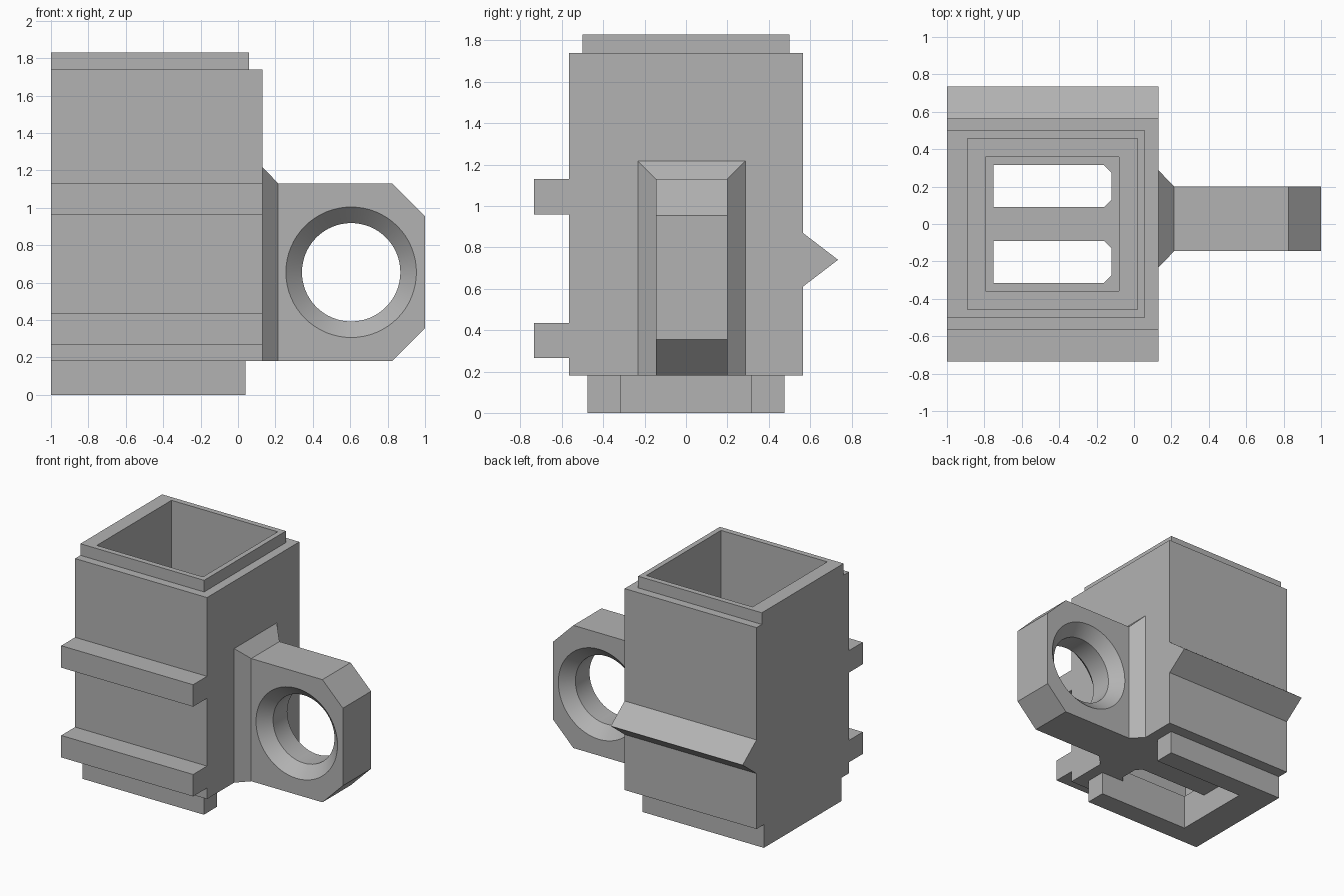
import bpy, bmesh, math
from mathutils import Vector

cube = bpy.data.objects.get("Cube")
if cube:
    bpy.data.objects.remove(cube, do_unlink=True)

grey = bpy.data.materials.new("plain grey")
grey.use_nodes = True
grey.diffuse_color = (0.45, 0.45, 0.45, 1)
grey.node_tree.nodes["Principled BSDF"].inputs["Base Color"].default_value = grey.diffuse_color


def loft(name, rings):
    """Closed solid through matching rings of points."""
    bm = bmesh.new()
    loops = [[bm.verts.new(p) for p in ring] for ring in rings]
    n = len(loops[0])
    for a, b in zip(loops, loops[1:]):
        for i in range(n):
            j = (i + 1) % n
            bm.faces.new((a[i], a[j], b[j], b[i]))
    bm.faces.new(loops[0])
    bm.faces.new(loops[-1])
    bmesh.ops.recalc_face_normals(bm, faces=bm.faces)
    mesh = bpy.data.meshes.new(name)
    bm.to_mesh(mesh)
    bm.free()
    mesh.materials.append(grey)
    obj = bpy.data.objects.new(name, mesh)
    bpy.context.collection.objects.link(obj)
    return obj


def prism(name, outline, axis, lo, hi):
    """Extrude a 2D outline along the given axis."""
    def place(p, d):
        co = list(p)
        co.insert("xyz".index(axis), d)
        return Vector(co)
    return loft(name, [[place(p, d) for p in outline] for d in (lo, hi)])


def rect(a0, a1, b0, b1):
    return [(a0, b0), (a1, b0), (a1, b1), (a0, b1)]


def cut(obj, cutter):
    mod = obj.modifiers.new("cut", 'BOOLEAN')
    mod.operation, mod.solver, mod.object = 'DIFFERENCE', 'EXACT', cutter
    bpy.context.view_layer.objects.active = obj
    bpy.ops.object.modifier_apply(modifier=mod.name)
    bpy.data.objects.remove(cutter, do_unlink=True)


LEFT, RIGHT, BASE, TOP = -1, 0.13, 0.18, 1.74
SIDE, REACH = 0.565, 0.735

# Body: one side profile with two front rails and a back ridge
profile = [(-SIDE, BASE)]
for z0, z1 in ((0.265, 0.435), (0.96, 1.13)):
    profile += [(-SIDE, z0), (-REACH, z0), (-REACH, z1), (-SIDE, z1)]
profile += [(-SIDE, TOP), (SIDE, TOP), (SIDE, 0.87), (REACH, 0.74), (SIDE, 0.61), (SIDE, BASE)]
body = prism("body", profile, "x", LEFT, RIGHT)

# Top rim
rim = prism("top_rim", rect(LEFT, 0.06, -0.5, 0.5), "z", TOP, 1.83)

# Stepped cavity, open at the top
cavity = rect(-0.89, 0.02, -0.457, 0.457)
cut(rim, prism("rim_cutter", cavity, "z", 1.5, 2))
cut(body, prism("cavity_cutter", cavity, "z", 0.45, 2))
cut(body, prism("pit_cutter", rect(-0.795, -0.08, -0.357, 0.357), "z", 0.27, 1))

# Two floor slots with clipped corners
for s in (-1, 1):
    slot = [(-0.75, 0.09), (-0.16, 0.09), (-0.12, 0.13),
            (-0.12, 0.275), (-0.16, 0.315), (-0.75, 0.315)]
    cut(body, prism("slot_cutter", [(x, s * y) for x, y in slot], "z", 0, 1))

# U-shaped foot, open to the left
half = [(-0.75, 0.315), (0.04, 0.315), (0.04, 0.475), (LEFT, 0.475)]
prism("foot", half + [(x, -y) for x, y in reversed(half)], "z", 0, BASE)

# Flared root of the lug
Y0, Y1, ROOT, LUG_TOP, FLARE = -0.145, 0.2, 0.215, 1.13, 0.088
loft("lug_root", [[(x, y, z) for y, z in rect(Y0 - f, Y1 + f, BASE, LUG_TOP + f)]
                  for x, f in ((RIGHT, FLARE), (ROOT, 0))])

# Lug with clipped outer corners
lug = prism("lug", [(ROOT, BASE), (0.825, BASE), (1, 0.355), (1, 0.955),
                    (0.825, LUG_TOP), (ROOT, LUG_TOP)], "y", Y0, Y1)

# Round hole, countersunk on both faces
SEGMENTS, BORE, SINK, EXTRA = 64, 0.263, 0.086, 0.02
steps = ((Y0 - EXTRA, BORE + SINK + EXTRA), (Y0 + SINK, BORE),
         (Y1 - SINK, BORE), (Y1 + EXTRA, BORE + SINK + EXTRA))
angles = [math.tau * i / SEGMENTS for i in range(SEGMENTS)]
cut(lug, loft("hole_cutter", [[(0.605 + r * math.cos(a), y, 0.655 + r * math.sin(a))
                               for a in angles] for y, r in steps]))

bpy.ops.object.select_all(action='DESELECT')
lug.select_set(True)
bpy.context.view_layer.objects.active = lug
bpy.ops.object.shade_smooth_by_angle(angle=math.radians(30))
